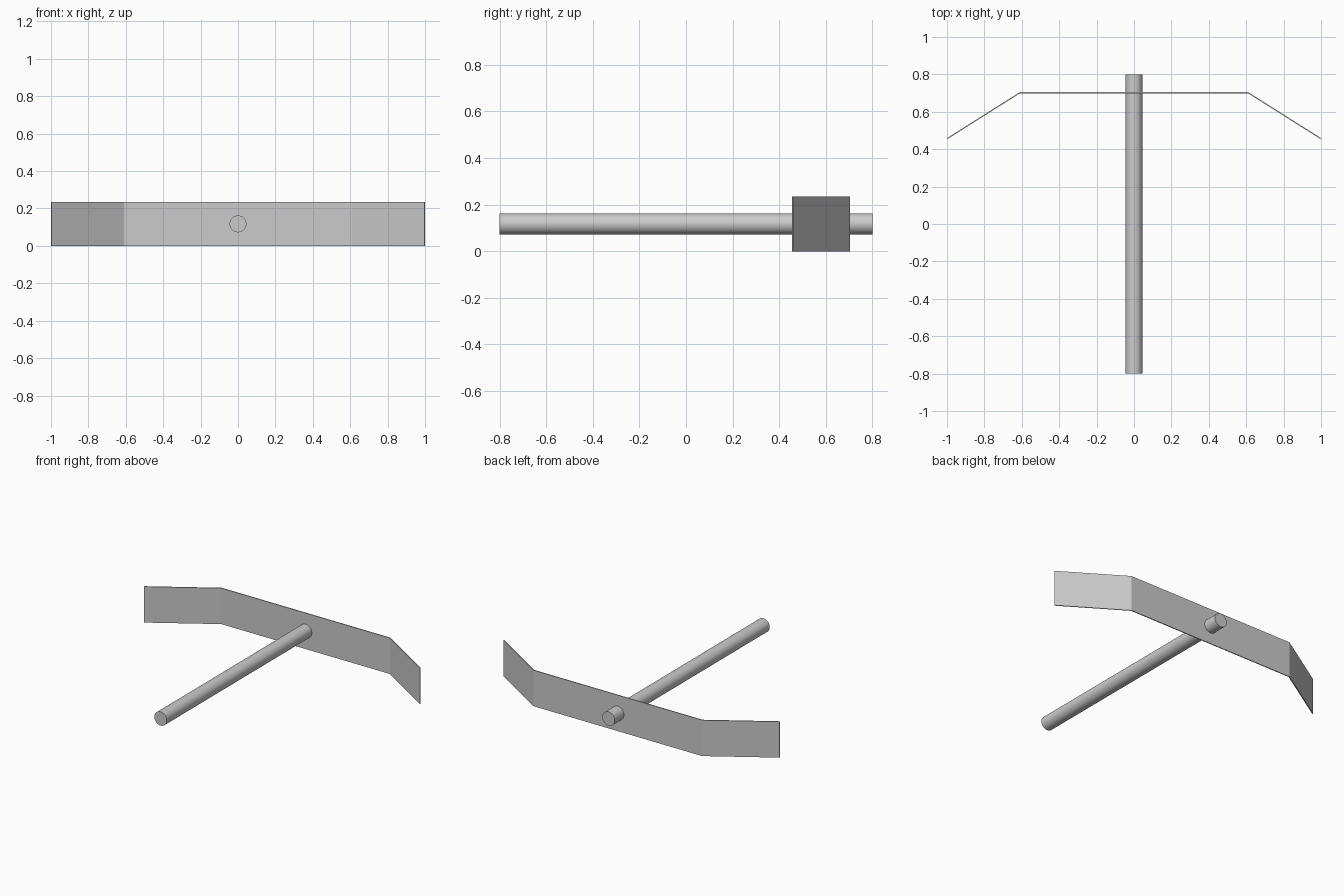
import bpy, bmesh
from math import pi

if "Cube" in bpy.data.objects:
    bpy.data.objects.remove(bpy.data.objects["Cube"])

# Angled blade: a bent strip extruded upward, then thickened
HEIGHT = 0.235
path = [(-0.998, 0.457), (-0.61, 0.702), (0.61, 0.702), (0.998, 0.457)]
bm = bmesh.new()
low = [bm.verts.new((x, y, 0)) for x, y in path]
high = [bm.verts.new((x, y, HEIGHT)) for x, y in path]
for i in range(len(path) - 1):
    bm.faces.new((low[i], low[i + 1], high[i + 1], high[i]))
mesh = bpy.data.meshes.new("blade")
bm.to_mesh(mesh)
bm.free()
blade = bpy.data.objects.new("blade", mesh)
bpy.context.collection.objects.link(blade)
solid = blade.modifiers.new("thickness", 'SOLIDIFY')
solid.thickness = 0.006
solid.offset = 0
solid.use_even_offset = True

# Round handle passing through the blade
bpy.ops.mesh.primitive_cylinder_add(vertices=48, radius=0.045, depth=1.6,
                                    location=(0, 0, HEIGHT / 2),
                                    rotation=(pi / 2, 0, 0))
handle = bpy.context.object
handle.name = "handle"
bpy.ops.object.shade_smooth_by_angle()
